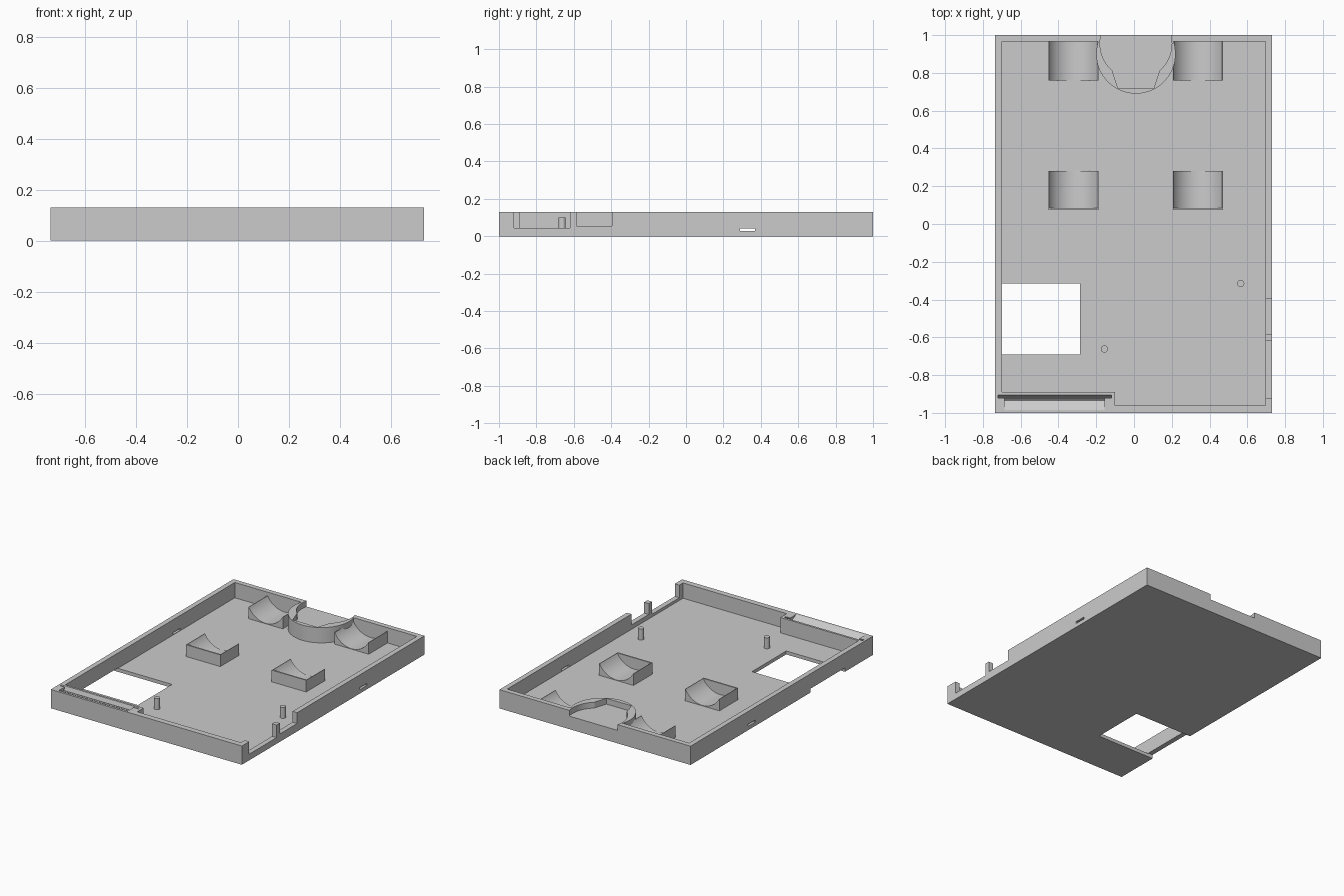
import bpy, bmesh, math

if "Cube" in bpy.data.objects:
    bpy.data.objects.remove(bpy.data.objects["Cube"])

HEIGHT, FLOOR = 0.13, 0.024

grey = bpy.data.materials.new("plain_grey")
grey.use_nodes = True
grey.diffuse_color = (0.6, 0.6, 0.6, 1)
grey.node_tree.nodes["Principled BSDF"].inputs["Base Color"].default_value = (0.6, 0.6, 0.6, 1)


def prism(name, points, axis, low, high):
    """Extrude a 2D outline along x, y or z."""
    place = {"x": lambda a, b, t: (t, a, b),
             "y": lambda a, b, t: (a, t, b),
             "z": lambda a, b, t: (a, b, t)}[axis]
    bm = bmesh.new()
    ends = [[bm.verts.new(place(a, b, t)) for a, b in points] for t in (low, high)]
    bm.faces.new(ends[0])
    bm.faces.new(ends[1])
    n = len(points)
    for i in range(n):
        j = (i + 1) % n
        bm.faces.new((ends[0][i], ends[0][j], ends[1][j], ends[1][i]))
    bmesh.ops.recalc_face_normals(bm, faces=bm.faces[:])
    mesh = bpy.data.meshes.new(name)
    bm.to_mesh(mesh)
    bm.free()
    mesh.materials.append(grey)
    obj = bpy.data.objects.new(name, mesh)
    bpy.context.collection.objects.link(obj)
    return obj


def box(name, x0, x1, y0, y1, z0, z1):
    return prism(name, [(x0, y0), (x1, y0), (x1, y1), (x0, y1)], "z", z0, z1)


def circle(cx, cy, r, n=64):
    return [(cx + r * math.cos(2 * math.pi * i / n),
             cy + r * math.sin(2 * math.pi * i / n)) for i in range(n)]


def combine(target, tool, operation="DIFFERENCE"):
    """Apply a boolean and discard the tool."""
    mod = target.modifiers.new("shape", "BOOLEAN")
    mod.operation, mod.solver, mod.object = operation, "EXACT", tool
    bpy.context.view_layer.objects.active = target
    bpy.ops.object.modifier_apply(modifier=mod.name)
    bpy.data.objects.remove(tool)


def smooth(obj):
    bpy.ops.object.select_all(action="DESELECT")
    obj.select_set(True)
    bpy.context.view_layer.objects.active = obj
    bpy.ops.object.shade_smooth_by_angle(angle=math.radians(25))


# Open tray with thin walls
tray = box("tray", -0.735, 0.73, -1, 1, 0, HEIGHT)
combine(tray, box("cavity", -0.70, 0.695, -0.96, 0.965, FLOOR, 0.3))

# Thickened front wall and round boss at the back
combine(tray, box("front_block", -0.71, -0.10, -0.98, -0.89, 0.01, HEIGHT), "UNION")
boss = prism("boss", circle(0.01, 0.90, 0.21), "z", 0.01, HEIGHT)
combine(boss, box("boss_trim", -0.5, 0.5, 0.98, 1.5, -0.1, 0.3))
combine(tray, boss, "UNION")

# Shallow round seat in the boss, with a small keyed recess
combine(tray, prism("seat", circle(0.01, 0.955, 0.19), "z", 0.09, 0.3))
combine(tray, prism("key", [(-0.115, 0.81), (-0.085, 0.72), (0.105, 0.72), (0.135, 0.81)],
                    "z", 0.09, 0.3))

# Floor window, which also opens the foot of the side wall
combine(tray, box("window", -0.8, -0.285, -0.69, -0.315, -0.1, FLOOR + 0.003))

# Notches in the left wall, slits through both side walls
combine(tray, box("long_notch", 0.65, 0.8, -0.92, -0.62, 0.043, 0.3))
combine(tray, box("short_notch", 0.65, 0.8, -0.585, -0.395, 0.055, 0.3))
for x in (-0.72, 0.71):
    combine(tray, box("slit", x - 0.05, x + 0.05, 0.29, 0.37, FLOOR + 0.003, 0.041))

# Leaning slot and sloped lead-in along the front wall
combine(tray, prism("slot", [(-0.905, HEIGHT), (-0.905, 0.2), (-0.92, 0.2), (-0.92, HEIGHT),
                             (-0.95, 0.035), (-0.935, 0.035)], "x", -0.72, -0.12))
combine(tray, prism("lead_in", [(-0.985, HEIGHT), (-0.985, 0.2), (-0.91, 0.2),
                                (-0.91, HEIGHT - 0.015), (-0.935, 0.105)],
                    "x", -0.685, -0.155))
smooth(tray)

# Four cradles with cylindrical hollows; the front pair keeps a thin end lip
TOP, LOW, RADIUS = 0.105, 0.027, 0.145
for side, cx in (("right", -0.32), ("left", 0.338)):
    for end, y0, y1, lip in (("front", 0.075, 0.28, 0.01), ("back", 0.76, 0.97, -0.05)):
        cradle = box(f"{end}_{side}_cradle", cx - 0.132, cx + 0.132, y0, y1, 0.01, TOP)
        combine(cradle, prism("hollow", circle(cx, LOW + RADIUS, RADIUS, 96), "y",
                              y0 + lip, y1 + 0.05))
        smooth(cradle)

# Locating pegs
for name, x, y in (("left_peg", 0.565, -0.315), ("right_peg", -0.157, -0.662)):
    smooth(prism(name, circle(x, y, 0.019, 32), "z", 0.01, 0.10))
